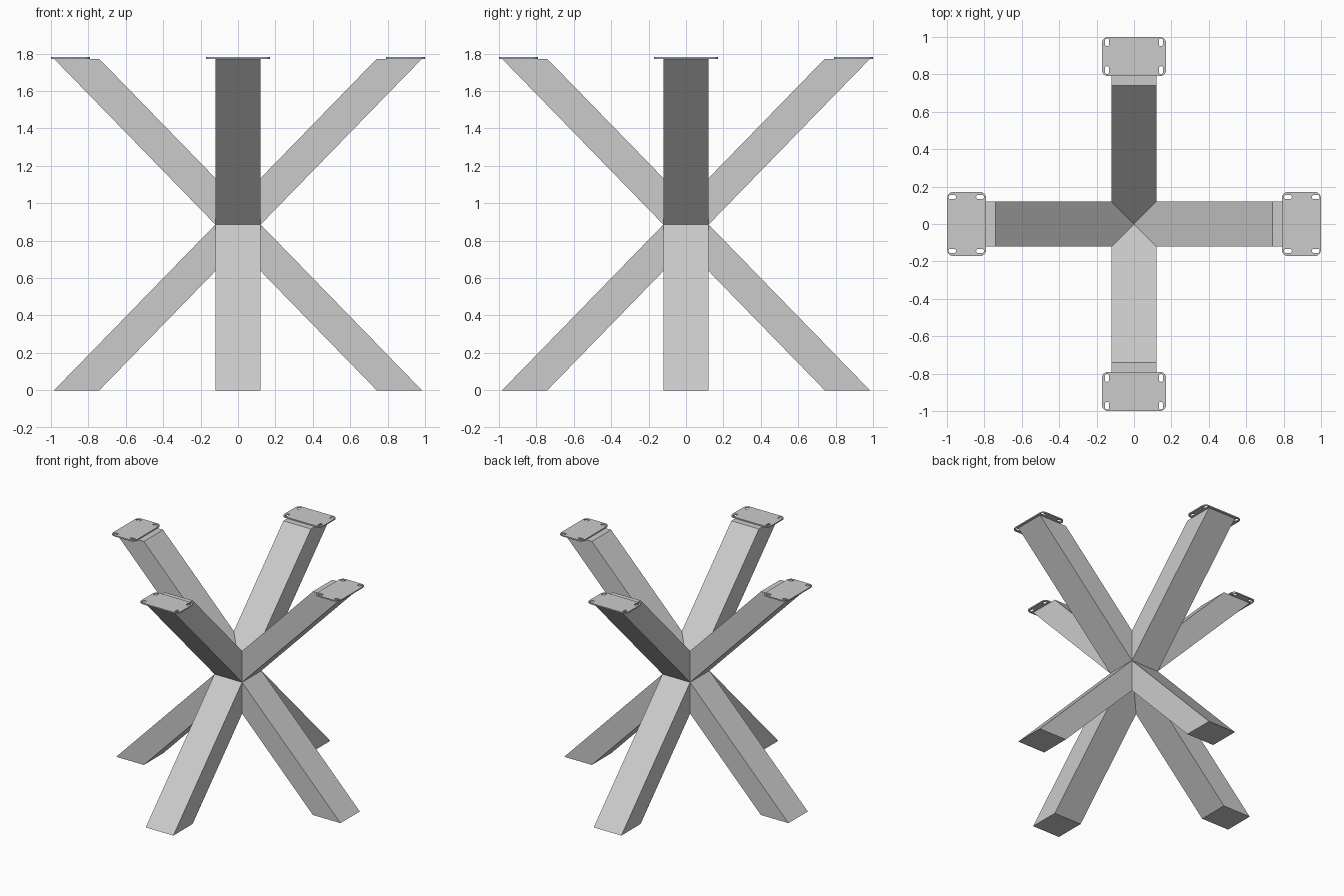
import bpy, bmesh, math
from mathutils import Matrix, Vector

if "Cube" in bpy.data.objects:
    bpy.data.objects.remove(bpy.data.objects["Cube"])

H = 0.121              # half width of the beams
MID = 0.886            # height of the crossing point
XI, XO = 0.7415, 0.9835  # inner and outer edge of the beam ends
K = MID / ((XI + XO) / 2)  # slope of the beams
V = K * H              # half vertical thickness


def add_arm(bm, s, rot):
    """One mitred half beam: s=1 rises to a plate, s=-1 falls to the floor."""
    def p(x, y, z):
        return bm.verts.new(rot @ Vector((x, y, MID + s * z)))
    apex = p(0, 0, V)
    a, b = [[p(H, y, V + K * H), p(XI, y, MID), p(XO, y, MID), p(H, y, 0)]
            for y in (-H, H)]
    bm.faces.new((apex, a[0], a[1], b[1], b[0]))   # inner face with mitred tip
    bm.faces.new((a[1], a[2], b[2], b[1]))         # flat end
    bm.faces.new((a[2], a[3], b[3], b[2]))         # outer face
    bm.faces.new(a)                                # sides
    bm.faces.new(b)


# Crossed beam frame
bm = bmesh.new()
for i in range(4):
    for s in (1, -1):
        add_arm(bm, s, Matrix.Rotation(i * math.pi / 2, 3, 'Z'))
bmesh.ops.remove_doubles(bm, verts=bm.verts, dist=1e-4)
bmesh.ops.recalc_face_normals(bm, faces=bm.faces)
me = bpy.data.meshes.new("crossed_frame")
bm.to_mesh(me)
bm.free()
bpy.context.collection.objects.link(bpy.data.objects.new("crossed_frame", me))


def rounded_rect(cx, cy, hx, hy, r, n):
    """Outline points of a rectangle with rounded corners."""
    pts = []
    for k, (sx, sy) in enumerate(((1, 1), (-1, 1), (-1, -1), (1, -1))):
        for j in range(n + 1):
            t = (k + j / n) * math.pi / 2
            pts.append((cx + sx * (hx - r) + r * math.cos(t),
                        cy + sy * (hy - r) + r * math.sin(t)))
    return pts


# Mounting plate outline with four bolt slots
outlines = [rounded_rect(0.895, 0, 0.105, 0.172, 0.035, 6)]
for x in (0.823, 0.972):
    for y in (-0.144, 0.144):
        outlines.append(rounded_rect(x, y, 0.021, 0.0115, 0.011, 4))
cu = bpy.data.curves.new("plate_outline", 'CURVE')
cu.dimensions = '2D'
cu.fill_mode = 'BOTH'
cu.extrude = 0.0045
for pts in outlines:
    sp = cu.splines.new('POLY')
    sp.points.add(len(pts) - 1)
    for q, (x, y) in zip(sp.points, pts):
        q.co = (x, y, 0, 1)
    sp.use_cyclic_u = True
tmp = bpy.data.objects.new("plate_outline", cu)
bpy.context.collection.objects.link(tmp)
bpy.context.view_layer.update()
plate = bpy.data.meshes.new_from_object(
    tmp.evaluated_get(bpy.context.evaluated_depsgraph_get()))
plate.name = "mounting_plate"
bpy.data.objects.remove(tmp)

# One plate on each raised beam end
for i, side in enumerate(("right", "back", "left", "front")):
    ob = bpy.data.objects.new(side + "_mounting_plate", plate)
    ob.location.z = 1.7765
    ob.rotation_euler.z = i * math.pi / 2
    bpy.context.collection.objects.link(ob)
